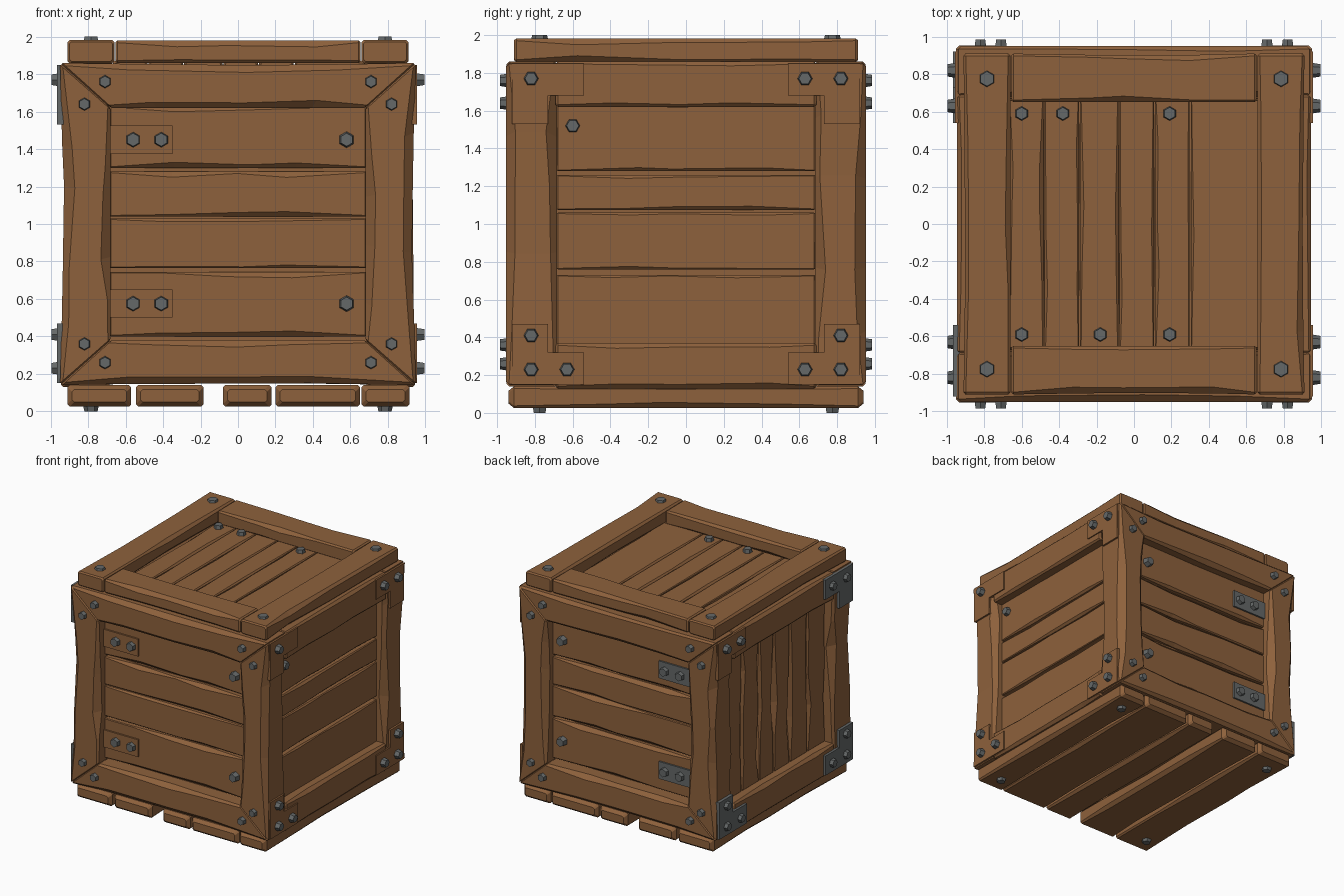
import bpy, bmesh, math, random
from mathutils import Vector

if "Cube" in bpy.data.objects:
    bpy.data.objects.remove(bpy.data.objects["Cube"])

random.seed(7)
X, Y, Z = Vector((1, 0, 0)), Vector((0, 1, 0)), Vector((0, 0, 1))


def material(name, rgb):
    m = bpy.data.materials.new(name)
    m.diffuse_color = (*rgb, 1)
    m.use_nodes = True
    m.node_tree.nodes["Principled BSDF"].inputs["Base Color"].default_value = m.diffuse_color
    return m


WOOD = material("wood", (0.27, 0.12, 0.045))
IRON = material("iron", (0.13, 0.14, 0.14))


def finish(bm, name, mat):
    bmesh.ops.recalc_face_normals(bm, faces=bm.faces)
    me = bpy.data.meshes.new(name)
    bm.to_mesh(me)
    bm.free()
    me.materials.append(mat)
    ob = bpy.data.objects.new(name, me)
    bpy.context.collection.objects.link(ob)
    return ob


def board(name, c, u, v, L, W, D, chip=(0.008, 0.03), n=3, mitre=0.0, waist=0.0, end=0.012):
    """Hewn board: length along u, width along v (mitre is long on +v), edges chipped at random."""
    c, u, v = Vector(c), Vector(u), Vector(v)
    w = u.cross(v)
    e = end / L
    ts = [-0.5, -0.5 + e]
    ts += [-0.5 + (i + 1 + random.uniform(-.3, .3)) / (n + 1) for i in range(n)]
    ts += [0.5 - e, 0.5]
    bm = bmesh.new()
    rings = []
    for k, t in enumerate(ts):
        tip = k in (0, len(ts) - 1)
        s = end * 0.8 if tip else 0.0
        pinch = waist * math.cos(math.pi * t) * random.uniform(.6, 1.1)
        ring = []
        for a, b in ((1, 1), (-1, 1), (-1, -1), (1, -1)):
            ch = chip[0] if tip or k in (1, len(ts) - 2) else random.uniform(*chip)
            hw, hd = W / 2 - s, D / 2 - s
            pair = [(a * hw, b * (hd - ch)), (a * (hw - ch), b * hd)]
            if a * b < 0:
                pair.reverse()
            for pv, pw in pair:
                half = L / 2 - mitre * (W / 2 - pv) / W
                if a > 0:
                    pv -= pinch
                ring.append(bm.verts.new(c + u * (2 * t * half) + v * pv + w * pw))
        rings.append(ring)
    for r, q in zip(rings, rings[1:]):
        for i in range(8):
            j = (i + 1) % 8
            bm.faces.new((r[i], r[j], q[j], q[i]))
    bm.faces.new(rings[0])
    bm.faces.new(rings[-1])
    return finish(bm, name, WOOD)


def prism(name, pts, u, v, n, base, thick, mat):
    """Flat plate: outline pts in the (u, v) plane, raised along n from base."""
    bm = bmesh.new()
    lo = [bm.verts.new(u * a + v * b + n * base) for a, b in pts]
    hi = [bm.verts.new(p.co + n * thick) for p in lo]
    bm.faces.new(lo)
    bm.faces.new(hi)
    for i in range(len(pts)):
        j = (i + 1) % len(pts)
        bm.faces.new((lo[i], lo[j], hi[j], hi[i]))
    return finish(bm, name, mat)


def bolt(name, p, n, r=0.042, h=0.035):
    """Hexagonal bolt head standing h above the surface point p."""
    bm = bmesh.new()
    bmesh.ops.create_cone(bm, cap_ends=True, segments=6, radius1=r, radius2=r * 0.78, depth=h + 0.02)
    bmesh.ops.rotate(bm, verts=bm.verts, matrix=Z.rotation_difference(n).to_matrix())
    bmesh.ops.translate(bm, verts=bm.verts, vec=Vector(p) + n * (h / 2 - 0.01))
    finish(bm, name, IRON)


def rect(a0, a1, b0, b1):
    return [(a0, b0), (a1, b0), (a1, b1), (a0, b1)]


# Dark inner core behind the planks
prism("core", rect(-.81, .81, -.81, .81), X, Y, Z, .23, 1.60, WOOD)

# Front and back: mitred frame, planks, bolts and strap plates
front_planks = [(.40, .745), (.765, 1.03), (1.04, 1.28), (1.30, 1.63)]
for side, sy in (("front", -1), ("back", 1)):
    n = Y * sy
    for sx in (-1, 1):
        board(side + "_post", (sx * .815, sy * .817, 1), Z, X * sx, 1.72, .27, .27,
              chip=(.015, .06), n=4, mitre=.24, waist=.025)
    for sz, z in ((1, 1.74), (-1, .26)):
        board(side + "_rail", (0, sy * .815, z), X, Z * sz, 1.90, .24, .27,
              chip=(.015, .04), mitre=.27, waist=.012)
    for z0, z1 in front_planks:
        board(side + "_plank", (0, sy * .825, (z0 + z1) / 2), X, Z, 1.38, z1 - z0, .07,
              chip=(.006, .035))
    for sx in (-1, 1):
        for x, z in ((.82, 1.64), (.71, 1.76), (.82, .36), (.71, .26)):
            bolt(side + "_frame_bolt", (sx * x, sy * .95, z), n, r=.038)
    for z in (.575, 1.45):
        for x in (-.56, -.41, .58):
            bolt(side + "_plank_bolt", (x, sy * .872, z), n, r=.045)
        prism(side + "_strap", rect(-.68, -.35, z - .075, z + .075), X, Z, n, .85, .025,
              WOOD if sy < 0 else IRON)

# Left and right: rails between the posts
for side, sx in (("left", -1), ("right", 1)):
    for sz, z in ((1, 1.74), (-1, .25)):
        board(side + "_rail", (sx * .815, 0, z), Y, Z * sz, 1.38, .24, .26, chip=(.012, .03))

# Right planks run along y, left planks stand upright
for z0, z1 in ((.35, .73), (.76, 1.06), (1.075, 1.26), (1.28, 1.63)):
    board("right_plank", (.825, 0, (z0 + z1) / 2), Y, Z, 1.38, z1 - z0, .07, chip=(.005, .02))
edges = [-.69, -.44, -.20, .02, .22, .46, .69]
for y0, y1 in zip(edges, edges[1:]):
    board("left_plank", (-.825, (y0 + y1) / 2, 1), Z, Y, 1.28, y1 - y0 - .01, .07, chip=(.006, .045))
bolt("right_plank_bolt", (.86, -.60, 1.52), X)

# Corner brackets with their bolts on the left and right
for side, sx in (("left", -1), ("right", 1)):
    for sy in (-1, 1):
        for top in (0, 1):
            iron = sx < 0 and not (sy > 0 and top)
            zz = (lambda d: 1.85 - d) if top else (lambda d: .15 + d)
            outline = [(.92, 0), (.54, 0), (.54, .17), (.73, .17), (.73, .32), (.92, .32)]
            prism(side + "_bracket", [(sy * a, zz(b)) for a, b in outline], Y, Z, X * sx,
                  .93, .035 if iron else .025, IRON if iron else WOOD)
            spots = [(.82, .08), (.63, .08)]
            if not top:
                spots.append((.82, .26))
            if sx > 0 and sy < 0 and top:
                spots.pop()
            for a, b in spots:
                bolt(side + "_bracket_bolt", (sx * .96, sy * a, zz(b)), X * sx)

# Lid: frame, sunk planks and bolts
for s in (-1, 1):
    board("lid_side_board", (s * .785, 0, 1.92), Y, X * s, 1.82, .25, .125,
          chip=(.012, .035), waist=.01)
    board("lid_cross_board", (0, s * .78, 1.92), X, Y * s, 1.31, .26, .12,
          chip=(.012, .035), waist=.01)
    for t in (-1, 1):
        bolt("lid_bolt", (s * .785, t * .775, 1.978), Z, r=.05, h=.022)
        bolt("base_bolt", (s * .785, t * .775, .025), -Z, r=.045, h=.025)
edges = [-.67, -.48, -.29, -.08, .11, .30, .68]
for x0, x1 in zip(edges, edges[1:]):
    board("lid_plank", ((x0 + x1) / 2, 0, 1.845), Y, X, 1.34, x1 - x0 - .006, .05, chip=(.005, .022))
for x, y in ((-.60, .59), (-.38, .59), (.19, .59), (-.60, -.59), (-.18, -.59), (.19, -.59)):
    bolt("lid_plank_bolt", (x, y, 1.87), Z, r=.042, h=.03)

# Base slats under the box
for x0, x1 in ((-.91, -.57), (-.545, -.185), (-.08, .18), (.20, .65), (.66, .915)):
    board("base_slat", ((x0 + x1) / 2, 0, .083), Y, X, 1.88, x1 - x0, .115, chip=(.012, .03), end=.03)
